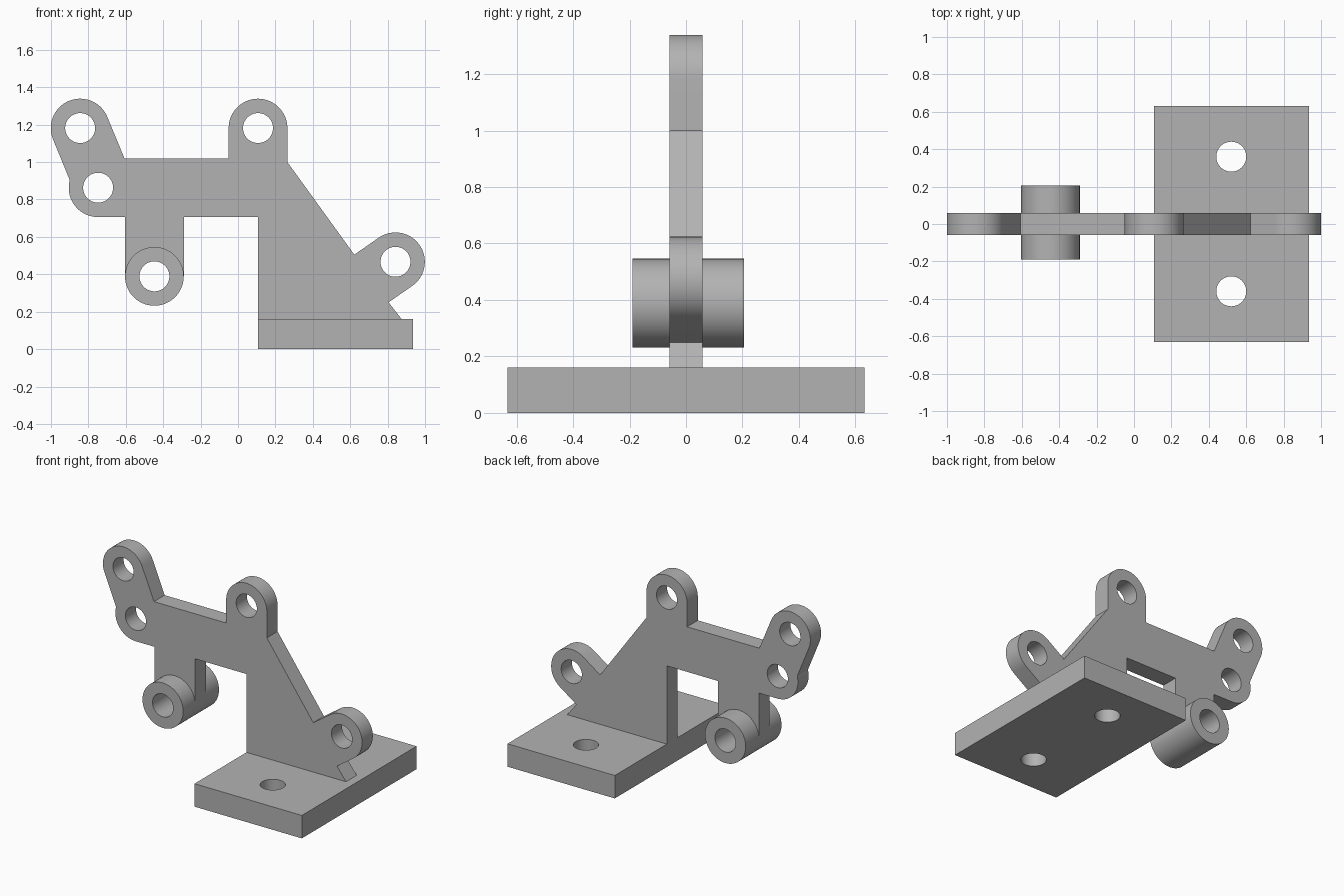
import bpy
from math import cos, sin, radians, pi
from mathutils import Matrix

if "Cube" in bpy.data.objects:
    bpy.data.objects.remove(bpy.data.objects["Cube"])

GREY = (0.45, 0.45, 0.45, 1)
grey = bpy.data.materials.new("plain grey")
grey.use_nodes = True
grey.diffuse_color = GREY
grey.node_tree.nodes["Principled BSDF"].inputs["Base Color"].default_value = GREY

EAR, HOLE = 0.157, 0.08


def arc(centre, start, end, r=EAR):
    """Points along an arc, angles in degrees."""
    n = max(6, round(abs(end - start) / 6))
    angles = [radians(start + (end - start) * i / n) for i in range(n + 1)]
    return [(centre[0] + r * cos(a), centre[1] + r * sin(a)) for a in angles]


def circle(centre, r=HOLE):
    return arc(centre, 0, 360, r)[:-1]


def extrude(name, loops, thickness, matrix):
    """Flat profile with holes, thickened evenly about its plane."""
    curve = bpy.data.curves.new(name, 'CURVE')
    curve.dimensions = '2D'
    curve.fill_mode = 'BOTH'
    curve.extrude = thickness / 2
    for loop in loops:
        spline = curve.splines.new('POLY')
        spline.points.add(len(loop) - 1)
        for point, (x, y) in zip(spline.points, loop):
            point.co = (x, y, 0, 1)
        spline.use_cyclic_u = True
    ob = bpy.data.objects.new(name, curve)
    bpy.context.collection.objects.link(ob)
    bpy.ops.object.select_all(action='DESELECT')
    bpy.context.view_layer.objects.active = ob
    ob.select_set(True)
    bpy.ops.object.convert(target='MESH')
    ob = bpy.context.object
    ob.name = name
    ob.data.transform(matrix)
    ob.data.materials.clear()
    ob.data.materials.append(grey)
    bpy.ops.object.shade_smooth_by_angle(angle=radians(30))
    return ob


def upright(y):
    """Stand a profile up in the x-z plane at depth y."""
    return Matrix.Translation((0, y, 0)) @ Matrix.Rotation(pi / 2, 4, 'X')


# Centres of the pivot ears and the barrel
top_left, low_left = (-0.844, 1.182), (-0.748, 0.863)
top_mid, right_ear, barrel = (0.107, 1.182), (0.842, 0.467), (-0.447, 0.389)

# Upright bracket plate
outline = (
    [(0.107, 0.16), (0.875, 0.16), (0.805, 0.25)]
    + arc(right_ear, -54, 126)
    + [(0.622, 0.505), (0.264, 1.0)]
    + arc(top_mid, 0, 180)
    + [(-0.05, 1.02), (-0.607, 1.02)]
    + arc(top_left, 22, 202)
    + arc(low_left, 165, 270)
    + [(-0.604, 0.706)]
    + arc(barrel, 180, 360)
    + [(-0.29, 0.706), (0.107, 0.706)]
)
pivots = (top_left, low_left, top_mid, right_ear, barrel)
extrude("bracket_plate", [outline] + [circle(p) for p in pivots], 0.118, upright(0))

# Barrel bosses on both sides of the plate
for name, near, far in (("front_boss", -0.059, -0.19), ("back_boss", 0.059, 0.205)):
    extrude(name, [circle(barrel, EAR), circle(barrel)], abs(far - near),
            upright((near + far) / 2))

# Base with two bolt holes
x0, x1, half = 0.107, 0.935, 0.632
corners = [(x0, -half), (x1, -half), (x1, half), (x0, half)]
extrude("base", [corners] + [circle((0.52, s * 0.36)) for s in (-1, 1)], 0.16,
        Matrix.Translation((0, 0, 0.08)))
